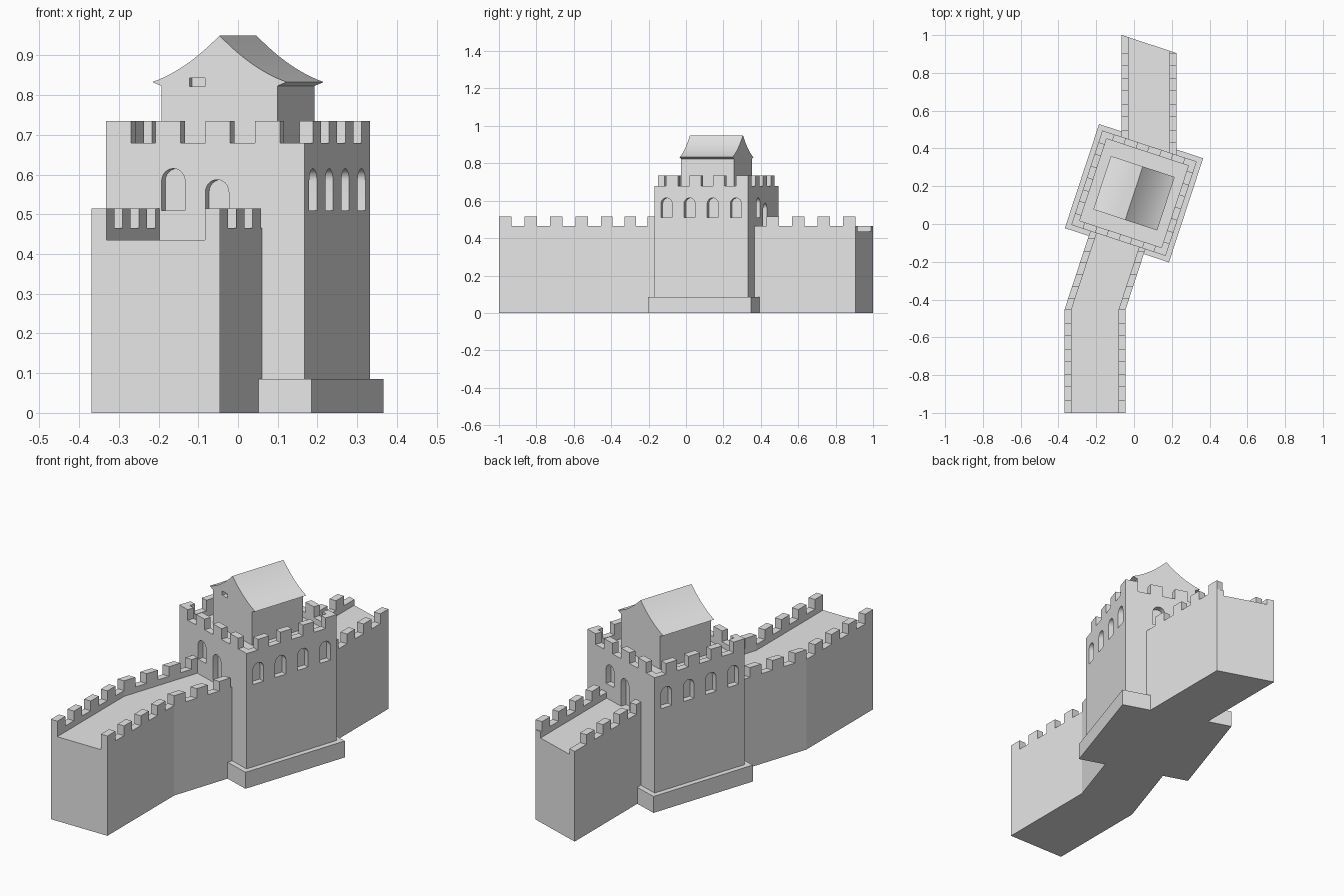
import bpy, bmesh, math
from mathutils import Matrix, Vector

cube = bpy.data.objects.get("Cube")
if cube:
    bpy.data.objects.remove(cube, do_unlink=True)

stone = bpy.data.materials.new("grey_stone")
stone.use_nodes = True
stone.diffuse_color = (0.8, 0.8, 0.8, 1)
stone.node_tree.nodes["Principled BSDF"].inputs["Base Color"].default_value = (0.8, 0.8, 0.8, 1)

TURN = math.radians(-18.2)
TOWER = Matrix.Translation((0, 0.163, 0)) @ Matrix.Rotation(TURN, 4, 'Z')
SLOPE = math.tan(-TURN)


def extrude(bm, ring, vector, matrix=Matrix()):
    """Closed solid: a flat ring of points swept along a vector."""
    v = Vector(vector)
    a = [bm.verts.new(matrix @ Vector(p)) for p in ring]
    b = [bm.verts.new(matrix @ (Vector(p) + v)) for p in ring]
    bm.faces.new(a)
    bm.faces.new(b[::-1])
    for i in range(len(a)):
        j = (i + 1) % len(a)
        bm.faces.new((a[i], b[i], b[j], a[j]))


def prism(bm, outline, z0, z1):
    extrude(bm, [(x, y, z0) for x, y in outline], (0, 0, z1 - z0))


def box(bm, x0, x1, y0, y1, z0, z1, spin=0):
    ring = [(x0, y0, z0), (x1, y0, z0), (x1, y1, z0), (x0, y1, z0)]
    extrude(bm, ring, (0, 0, z1 - z0), Matrix.Rotation(spin, 4, 'Z'))


def make(name, bm, matrix=Matrix()):
    bmesh.ops.recalc_face_normals(bm, faces=bm.faces)
    mesh = bpy.data.meshes.new(name)
    bm.to_mesh(mesh)
    bm.free()
    mesh.materials.append(stone)
    obj = bpy.data.objects.new(name, mesh)
    obj.matrix_world = matrix
    bpy.context.collection.objects.link(obj)
    return obj


def cut(obj, bm):
    """Subtract the solids in bm, given in the object's own frame."""
    cutter = make("cutter", bm, obj.matrix_world.copy())
    cutter.hide_render = True
    mod = obj.modifiers.new("openings", 'BOOLEAN')
    mod.operation = 'DIFFERENCE'
    mod.solver = 'EXACT'
    mod.object = cutter
    bpy.context.view_layer.update()
    bpy.context.view_layer.objects.active = obj
    bpy.ops.object.modifier_apply(modifier=mod.name)
    bpy.data.objects.remove(cutter, do_unlink=True)


def arch(bm, u, bottom, top, face, spin, r=0.031, depth=0.03):
    """Round-headed opening in the side that faces -y after spinning."""
    ring = [(u - r, -face - 0.02, bottom), (u + r, -face - 0.02, bottom)]
    for i in range(13):
        a = math.pi * i / 12
        ring.append((u + r * math.cos(a), -face - 0.02, top - r + r * math.sin(a)))
    extrude(bm, ring, (0, depth + 0.02, 0), Matrix.Rotation(spin, 4, 'Z'))


# Tower plinth
bm = bmesh.new()
box(bm, -0.29, 0.29, -0.29, 0.29, 0, 0.085)
make("tower_plinth", bm, TOWER)

# Tower with sunken roof deck, windows and doors
H, RIM = 0.263, 0.035
bm = bmesh.new()
box(bm, -H, H, -H, H, 0, 0.68)
tower = make("tower", bm, TOWER)
bm = bmesh.new()
inner = H - RIM
box(bm, -inner, inner, -inner, inner, 0.65, 0.75)
for spin in (0, math.pi):
    arch(bm, -0.085, 0.51, 0.615, H, spin)
    arch(bm, 0.031, 0.43, 0.587, H, spin)
    for k in range(4):
        arch(bm, (k - 1.5) * 0.13, 0.51, 0.615, H, spin + math.pi / 2)
cut(tower, bm)

# Tower battlements: the four sides differ by a half step
bm = bmesh.new()
unit = H / 4
for side in range(4):
    for k in range(4):
        u = -H + unit * (2 * k + side % 2)
        start = u
        # keep corner blocks from overlapping
        if side % 2 and k == 3:
            end = H - RIM
        else:
            end = u + unit
        box(bm, start, end, -H, -H + RIM, 0.68, 0.735, side * math.pi / 2)
make("tower_battlements", bm, TOWER)

# Roof house: one gabled profile with concave slopes
HX, EAVE, HY = 0.154, 0.178, 0.149
half = [(HX, 0.64), (HX, 0.823)]
for i in range(13):
    t = i / 12
    half.append((EAVE * (1 - t), 0.833 + 0.117 * (0.5 * t + 0.5 * t * t)))
profile = half + [(-x, z) for x, z in half[-2::-1]]
bm = bmesh.new()
extrude(bm, [(x, -HY, z) for x, z in profile], (0, 2 * HY, 0))
house = make("roof_house", bm, TOWER)
bm = bmesh.new()
box(bm, -0.08, -0.039, -HY - 0.02, -HY + 0.022, 0.822, 0.843)
cut(house, bm)

# Rampart heights
DECK, SILL, CREST, T = 0.435, 0.465, 0.515, 0.037


def front_x(y):
    return -0.207 + max(0, y + 0.455) * SLOPE


# Front rampart, bending towards the tower
W, START, BEND, END = 0.1615, -1.0, -0.455, -0.01
bm = bmesh.new()
ys = (START, BEND, END)
prism(bm, [(front_x(y) - W, y) for y in ys] + [(front_x(y) + W, y) for y in ys[::-1]], 0, DECK)
make("front_rampart", bm)

merlons = [(START + k * 0.13625, 0.066) for k in range(4)]
merlons += [(BEND + k * 0.125, 0.062) for k in range(4)]
for name, lo, hi in (("right", -W, -W + T), ("left", W - T, W)):
    bm = bmesh.new()

    def strip(stops, z0, z1):
        prism(bm, [(front_x(y) + lo, y) for y in stops]
              + [(front_x(y) + hi, y) for y in stops[::-1]], z0, z1)

    strip(ys, DECK, SILL)
    for y, length in merlons:
        if y + length < END:
            strip((y, y + length), SILL, CREST)
    make("front_parapet_" + name, bm)

# Back rampart, straight with a slanted end
XC, WB, TIP, NEAR = 0.08, 0.145, 0.905, 0.3


def end_y(x):
    return TIP + (XC + WB - x) * SLOPE


def slanted(bm, x0, x1, z0, z1):
    prism(bm, [(x0, NEAR), (x1, NEAR), (x1, end_y(x1)), (x0, end_y(x0))], z0, z1)


bm = bmesh.new()
slanted(bm, XC - WB, XC + WB, 0, DECK)
make("back_rampart", bm)
for name, x in (("right", XC - WB), ("left", XC + WB - T)):
    bm = bmesh.new()
    slanted(bm, x, x + T, DECK, SILL)
    for k in range(4):
        top = TIP - k * 0.136
        box(bm, x, x + T, top - 0.066, top, SILL, CREST)
    make("back_parapet_" + name, bm)

# Smooth the curved roof and arches, keep the corners crisp
for obj in (tower, house):
    bpy.ops.object.select_all(action='DESELECT')
    obj.select_set(True)
    bpy.context.view_layer.objects.active = obj
    bpy.ops.object.shade_smooth_by_angle(angle=math.radians(25))
